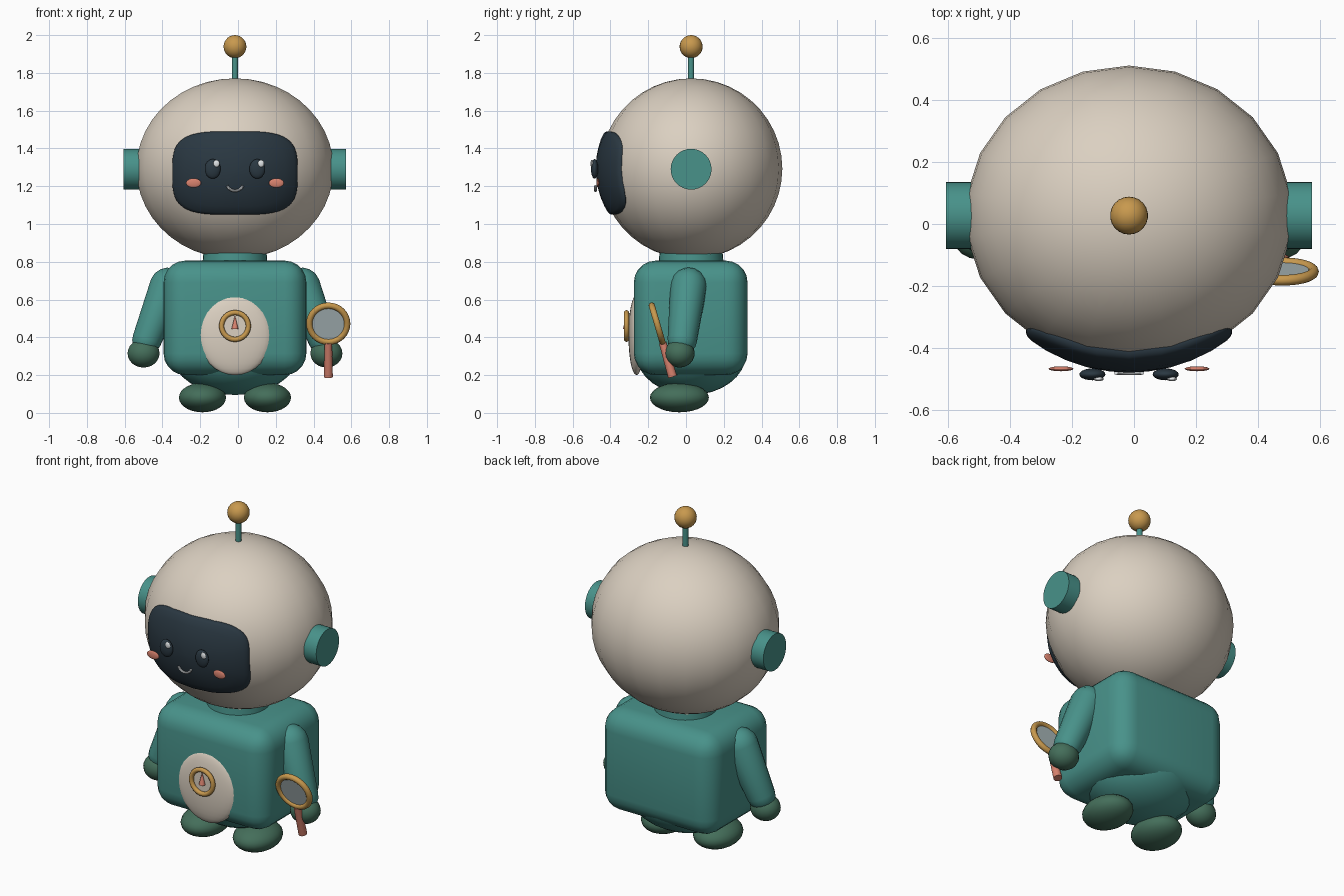
import bpy, bmesh, math
from mathutils import Vector, Matrix

if "Cube" in bpy.data.objects:
    bpy.data.objects.remove(bpy.data.objects["Cube"])

CX, CY = -0.016, 0.027          # symmetry axis of the figure


def mat(name, r, g, b):
    m = bpy.data.materials.new(name)
    lin = [((c / 255 + 0.055) / 1.055) ** 2.4 for c in (r, g, b)]
    m.diffuse_color = (*lin, 1)
    m.use_nodes = True
    m.node_tree.nodes["Principled BSDF"].inputs["Base Color"].default_value = m.diffuse_color
    return m


CREAM = mat("cream", 219, 208, 193)
TEAL = mat("teal", 72, 146, 138)
NAVY = mat("dark navy", 42, 56, 66)
GOLD = mat("gold", 200, 153, 78)
GREEN = mat("dark green", 68, 110, 90)
SALMON = mat("salmon", 216, 130, 110)
GLASS = mat("pale glass", 172, 186, 188)
WHITE = mat("white", 226, 230, 232)


def finish(bm, name, material, angle=40):
    bmesh.ops.recalc_face_normals(bm, faces=bm.faces)
    me = bpy.data.meshes.new(name)
    bm.to_mesh(me)
    bm.free()
    ob = bpy.data.objects.new(name, me)
    bpy.context.collection.objects.link(ob)
    me.materials.append(material)
    bpy.ops.object.select_all(action='DESELECT')
    ob.select_set(True)
    bpy.context.view_layer.objects.active = ob
    bpy.ops.object.shade_smooth_by_angle(angle=math.radians(angle))
    return ob


def ellipsoid(name, loc, radii, material, seg=22, rings=14):
    bm = bmesh.new()
    bmesh.ops.create_uvsphere(bm, u_segments=seg, v_segments=rings, radius=1)
    bmesh.ops.transform(bm, verts=bm.verts,
                        matrix=Matrix.Translation(loc) @ Matrix.Diagonal((*radii, 1)))
    return finish(bm, name, material)


def rod(name, a, b, r1, r2, material, seg=24):
    a, b = Vector(a), Vector(b)
    d = b - a
    bm = bmesh.new()
    bmesh.ops.create_cone(bm, cap_ends=True, segments=seg, radius1=r1, radius2=r2, depth=d.length)
    rot = d.to_track_quat('Z', 'Y').to_matrix().to_4x4()
    bmesh.ops.transform(bm, verts=bm.verts, matrix=Matrix.Translation((a + b) / 2) @ rot)
    return finish(bm, name, material)


def loft(name, rings, material, closed=False, angle=40):
    """Skin a list of equal-length point rings."""
    bm = bmesh.new()
    rows = [[bm.verts.new(p) for p in ring] for ring in rings]
    n = len(rows[0])
    pairs = list(zip(rows, rows[1:])) + ([(rows[-1], rows[0])] if closed else [])
    for a, b in pairs:
        for i in range(n):
            bm.faces.new((a[i], a[(i + 1) % n], b[(i + 1) % n], b[i]))
    if not closed:
        bm.faces.new(rows[0])
        bm.faces.new(rows[-1])
    return finish(bm, name, material, angle)


def torus(name, centre, normal, major, minor, material):
    q = Vector(normal).to_track_quat('Z', 'Y')
    rings = []
    for i in range(32):
        a = math.tau * i / 32
        rings.append([Vector(centre) + q @ Vector((
            (major + minor * math.cos(t)) * math.cos(a),
            (major + minor * math.cos(t)) * math.sin(a),
            minor * math.sin(t))) for t in (math.tau * j / 10 for j in range(10))])
    return loft(name, rings, material, closed=True)


def capsule(name, a, b, ra, rb, material, seg=18):
    """Tapered limb with round ends."""
    a, b = Vector(a), Vector(b)
    d = (b - a).normalized()
    q = d.to_track_quat('Z', 'Y')
    rings = []
    for c, r, angs in ((a, ra, (-85, -65, -45, -22, 0)), (b, rb, (0, 22, 45, 65, 85))):
        for g in map(math.radians, angs):
            rings.append([c + d * r * math.sin(g) + q @ Vector((
                r * math.cos(g) * math.cos(t), r * math.cos(g) * math.sin(t), 0))
                for t in (math.tau * j / seg for j in range(seg))])
    return loft(name, rings, material)


# Head
HEAD = Vector((CX, 0.028, 1.293))
HR = (0.527, 0.482, 0.478)
ellipsoid("head", HEAD, HR, CREAM, 22, 22)

# Curved face visor: rounded outline laid over the head ellipsoid
def visor_ring(k, lift, n=48, e=2 / 3.6):
    pts = []
    for i in range(n):
        t = math.tau * i / n
        c, s = math.cos(t), math.sin(t)
        x = 0.332 * k * math.copysign(abs(c) ** e, c)
        z = 0.221 * k * math.copysign(abs(s) ** e, s) - 0.023
        y = -(HR[1] + lift) * math.sqrt(1 - (x / HR[0]) ** 2 - (z / HR[2]) ** 2)
        pts.append(HEAD + Vector((x, y, z)))
    return pts


loft("visor", [visor_ring(k, h) for k, h in (
    (0.97, -0.03), (1.0, -0.005), (1.0, 0.006), (0.985, 0.016), (0.95, 0.022),
    (0.8, 0.024), (0.6, 0.024), (0.4, 0.024), (0.2, 0.024), (0.03, 0.024))], NAVY)

# Paired parts
for s, side in ((-1, "left"), (1, "right")):
    ellipsoid(side + "_eye", (CX + s * 0.118, -0.484, 1.292), (0.042, 0.019, 0.052), NAVY, 20, 12)
    ellipsoid(side + "_eye_glint", (CX + s * 0.118 + 0.02, -0.499, 1.32),
              (0.017, 0.007, 0.019), WHITE, 12, 8)
    ellipsoid(side + "_cheek", (CX + s * 0.219, -0.466, 1.217), (0.04, 0.008, 0.025), SALMON, 20, 10)
    rod(side + "_ear", (CX + s * 0.45, CY, 1.29), (CX + s * 0.589, CY, 1.29), 0.108, 0.108, TEAL, 32)
    capsule(side + "_arm", (CX + s * 0.355, 0.014, 0.672), (CX + s * 0.467, -0.02, 0.385),
            0.097, 0.078, TEAL)
    ellipsoid(side + "_hand", (CX + s * 0.484, -0.034, 0.315), (0.086, 0.08, 0.075), GREEN, 18, 12)
    ellipsoid(side + "_foot", (CX + s * 0.172, -0.035, 0.081), (0.126, 0.156, 0.078), GREEN, 22, 14)

# Smile
smile = []
for i in range(13):
    a = math.radians(205 + 130 * i / 12)
    c = Vector((CX + 0.046 * math.cos(a), -0.479, 1.222 + 0.046 * math.sin(a)))
    out = Vector((math.cos(a), 0, math.sin(a)))
    smile.append([c + 0.007 * (out * math.cos(t) + Vector((0, math.sin(t), 0)))
                  for t in (math.tau * j / 8 for j in range(8))])
loft("mouth", smile, WHITE)

# Antenna
rod("antenna_stem", (CX, CY, 1.72), (CX, CY, 1.92), 0.016, 0.016, TEAL, 16)
ellipsoid("antenna_ball", (CX, CY, 1.939), (0.061,) * 3, GOLD, 22, 14)

# Neck
rod("neck", (CX, CY, 0.76), (CX, CY, 0.87), 0.175, 0.165, TEAL, 32)

# Torso: bevelled box
bm = bmesh.new()
bmesh.ops.create_cube(bm, size=1)
bmesh.ops.transform(bm, verts=bm.verts, matrix=Matrix.Translation((CX, 0.025, 0.503))
                    @ Matrix.Diagonal((0.756, 0.602, 0.606, 1)))
bmesh.ops.bevel(bm, geom=bm.edges[:], offset=0.115, segments=5, profile=0.5, affect='EDGES')
finish(bm, "torso", TEAL)

# Hips
ellipsoid("hips", (CX, CY, 0.31), (0.335, 0.29, 0.215), TEAL, 24, 16)

# Belly patch with compass
ellipsoid("belly", (CX, -0.262, 0.412), (0.193, 0.043, 0.212), CREAM, 32, 16)
torus("compass_ring", (CX, -0.315, 0.46), (0, -1, 0), 0.071, 0.0135, GOLD)
rod("compass_face", (CX, -0.29, 0.46), (CX, -0.309, 0.46), 0.07, 0.07, CREAM, 32)
rod("compass_needle", (CX, -0.316, 0.445), (CX, -0.316, 0.513), 0.018, 0.001, SALMON, 12)

# Magnifying glass held in the hand
MC = Vector((0.478, -0.153, 0.472))
UP = Vector((0, -0.28, 0.96)).normalized()
NRM = UP.cross(Vector((1, 0, 0)))
torus("magnifier_ring", MC, NRM, 0.1, 0.017, GOLD)
rod("magnifier_lens", MC - NRM * 0.005, MC + NRM * 0.005, 0.098, 0.098, GLASS, 32)
rod("magnifier_handle", MC - UP * 0.105, MC - UP * 0.293, 0.02, 0.024, SALMON, 16)
